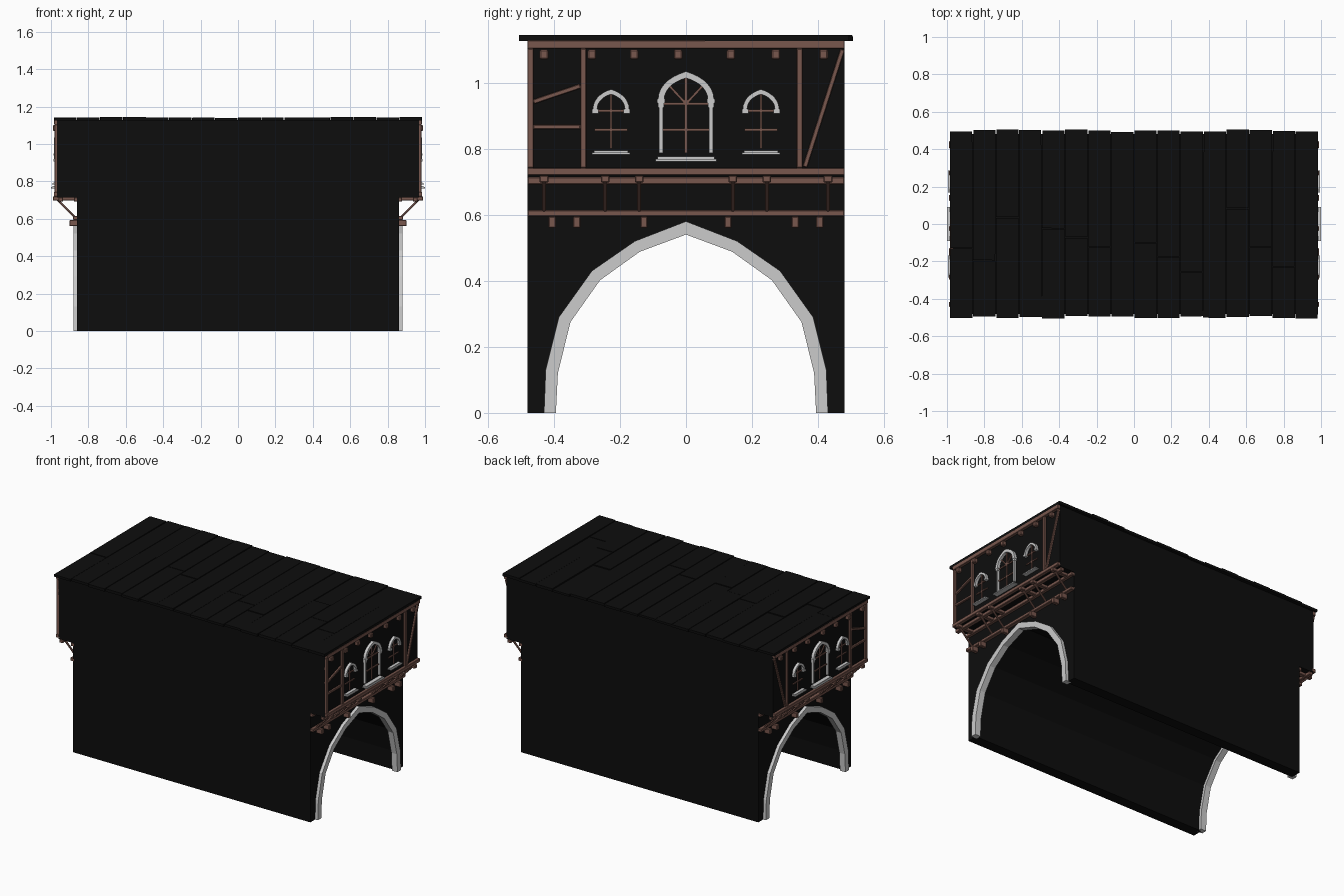
import bpy, bmesh, random
from math import sin, cos, pi, radians
from mathutils import Vector, Matrix

if "Cube" in bpy.data.objects:
    bpy.data.objects.remove(bpy.data.objects["Cube"])

random.seed(4)


def material(name, col):
    m = bpy.data.materials.new(name)
    m.diffuse_color = (*col, 1)
    m.use_nodes = True
    m.node_tree.nodes["Principled BSDF"].inputs["Base Color"].default_value = m.diffuse_color
    return m


DARK = material("dark_surface", (0.004, 0.004, 0.004))
WOOD = material("timber_brown", (0.19, 0.095, 0.075))


def finish(name, bm, mat=None, mirror=True, bevel=0):
    bmesh.ops.recalc_face_normals(bm, faces=bm.faces)
    me = bpy.data.meshes.new(name)
    bm.to_mesh(me)
    bm.free()
    ob = bpy.data.objects.new(name, me)
    bpy.context.collection.objects.link(ob)
    if mat:
        me.materials.append(mat)
    if bevel:
        b = ob.modifiers.new("Bevel", 'BEVEL')
        b.width, b.segments = bevel, 1
    if mirror:
        ob.modifiers.new("Mirror", 'MIRROR')
    return ob


def box(bm, x0, x1, y0, y1, z0, z1):
    m = Matrix.Translation(((x0 + x1) / 2, (y0 + y1) / 2, (z0 + z1) / 2)) @ \
        Matrix.Diagonal((x1 - x0, y1 - y0, z1 - z0, 1))
    return bmesh.ops.create_cube(bm, size=1, matrix=m)['verts']


def beam(bm, p, q, w, d):
    """Square bar from p to q, w across, d along the side axis."""
    p, q = Vector(p), Vector(q)
    z = (q - p).normalized()
    side = Vector((1, 0, 0)) if abs(z.x) < 0.01 else Vector((0, 1, 0))
    across = z.cross(side)
    m = Matrix((side * d, across * w, q - p)).transposed().to_4x4()
    m.translation = (p + q) / 2
    bmesh.ops.create_cube(bm, size=1, matrix=m)


def prism(bm, pts, x0, x1):
    """Extrude a y-z outline along x."""
    a = [bm.verts.new((x0, y, z)) for y, z in pts]
    b = [bm.verts.new((x1, y, z)) for y, z in pts]
    bm.faces.new(a)
    bm.faces.new(b[::-1])
    for i in range(len(a)):
        j = (i + 1) % len(a)
        bm.faces.new((a[i], b[i], b[j], a[j]))


def mirrored(half):
    """Half outline (foot to apex) to a full arch outline."""
    return half + [(-y, z) for y, z in half[-2::-1]]


def arch_band(bm, outer, inner, yc, x0, x1):
    """Arch strip from quads, so that the concave shape stays clean."""
    o, i = mirrored(outer), mirrored(inner)
    rings = []
    for (oy, oz), (iy, iz) in zip(o, i):
        rings.append([bm.verts.new(c) for c in ((x0, yc + oy, oz), (x1, yc + oy, oz),
                                                (x1, yc + iy, iz), (x0, yc + iy, iz))])
    for r, s in zip(rings, rings[1:]):
        for k in range(4):
            bm.faces.new((r[k], r[(k + 1) % 4], s[(k + 1) % 4], s[k]))
    bm.faces.new(rings[0])
    bm.faces.new(rings[-1][::-1])


def pointed(w, h, zs, n=7):
    return [(w * cos(t), zs + h * (0.88 * sin(t) + 0.12 * (t / (pi / 2)) ** 4))
            for t in (pi / 2 * k / n for k in range(n + 1))]


# Stone portal arches at both ends
OUT = [(.43, 0), (.425, .13), (.385, .29), (.285, .43), (.155, .52), (0, .58)]
INN = [(.394, 0), (.388, .12), (.35, .275), (.26, .402), (.14, .488), (0, .54)]
bm = bmesh.new()
arch_band(bm, OUT, INN, 0, .84, .88)
finish("portal_arch", bm)

# Lower walls with the tunnel running through
tunnel = [((a + c) / 2, (b + d) / 2) for (a, b), (c, d) in zip(OUT, INN)]
bm = bmesh.new()
prism(bm, [(.48, 0), (.48, .715), (-.48, .715), (-.48, 0)] + mirrored(tunnel)[::-1], -.86, .86)
finish("tunnel_walls", bm, DARK, mirror=False)

# Overhanging upper storey
bm = bmesh.new()
box(bm, -.967, .967, -.48, .48, .715, 1.128)
finish("upper_storey", bm, DARK, mirror=False)

# Roof boards, some of them split in two lengths
bm = bmesh.new()
n, w = 16, 1.97 / 16
for k in range(n):
    x0 = -.985 + k * w
    ends = [-.5 + random.uniform(-.008, .006), .5 + random.uniform(-.006, .008)]
    if k % 4 != 3:
        ends.insert(1, random.uniform(-.28, .1))
    for a, b in zip(ends, ends[1:]):
        vs = box(bm, x0 + .002, x0 + w - .002, a + .002, b - .002,
                 1.126, 1.141 + random.uniform(-.002, .004))
        bmesh.ops.rotate(bm, verts=vs, cent=(x0 + w / 2, (a + b) / 2, 1.13),
                         matrix=Matrix.Rotation(radians(random.uniform(-.25, .25)), 3, 'Z'))
finish("roof_boards", bm, DARK, mirror=False)

# Timber frame of the end walls: plates, posts, braces
bm = bmesh.new()
box(bm, .96, .984, -.48, .48, 1.103, 1.128)
box(bm, .955, .985, -.48, .48, .72, .742)
for y in (-.471, -.311, .344):
    box(bm, .96, .98, y - .009, y + .009, .742, 1.103)
beam(bm, (.968, -.462, .942), (.968, -.32, .99), .014, .02)
beam(bm, (.968, -.462, .866), (.968, -.32, .866), .014, .02)
beam(bm, (.968, .36, .745), (.968, .474, 1.1), .014, .02)
finish("timber_frame", bm, WOOD, bevel=.002)

# Joist ends below the eaves
bm = bmesh.new()
for y in (-.43, -.285, -.157, -.024, .136, .272, .417):
    box(bm, .955, .99, y - .013, y + .013, 1.07, 1.1)
finish("eave_joist_ends", bm, WOOD, bevel=.004)

# Jetty: rails, joists, slanted struts and lower stubs
bm = bmesh.new()
box(bm, .935, .96, -.48, .48, .692, .714)
box(bm, .85, .878, -.48, .48, .692, .714)
box(bm, .85, .882, -.48, .48, .594, .614)
for s in (-1, 1):
    for y in (.142, .245, .43):
        box(bm, .86, .99, s * y - .013, s * y + .013, .697, .719)
        beam(bm, (.872, s * y, .608), (.965, s * y, .702), .012, .012)
    for y in (.127, .331, .405):
        box(bm, .85, .9, s * y - .011, s * y + .011, .56, .594)
finish("jetty_timbers", bm, WOOD, bevel=.003)

# Stone window surrounds
bm = bmesh.new()
arch_band(bm, pointed(.085, .086, .948), pointed(.066, .066, .948), 0, .96, .985)
for s in (-1, 1):
    y = s * .076
    box(bm, .96, .981, y - .006, y + .006, .787, .927)        # columns
    box(bm, .96, .986, y - .012, y + .012, .938, .95)         # capitals
    box(bm, .96, .984, y - .009, y + .009, .925, .938)
    yc = s * .227                                             # side windows
    arch_band(bm, pointed(.055, .06, .92), pointed(.042, .045, .92), yc, .96, .984)
    for t in (-1, 1):
        y = yc + t * .048
        box(bm, .96, .987, y - .01, y + .01, .907, .92)
    box(bm, .96, .994, yc - .058, yc + .058, .782, .789)
    box(bm, .96, .986, yc - .052, yc + .052, .789, .794)
box(bm, .96, 1, -.092, .092, .762, .769)
box(bm, .96, .992, -.086, .086, .769, .776)
finish("window_surrounds", bm)

# Window glazing bars
bm = bmesh.new()
X = .968
beam(bm, (X, 0, .787), (X, 0, 1.018), .008, .01)
for z in (.857, .936):
    beam(bm, (X, -.07, z), (X, .07, z), .008, .01)
for s in (-1, 1):
    beam(bm, (X, 0, .936), (X, s * .05, .99), .007, .01)
    yc = s * .227
    beam(bm, (X, yc, .8), (X, yc, .968), .007, .01)
    for z, h in ((.857, .05), (.915, .042)):
        beam(bm, (X, yc - h, z), (X, yc + h, z), .007, .01)
finish("glazing_bars", bm, WOOD)
